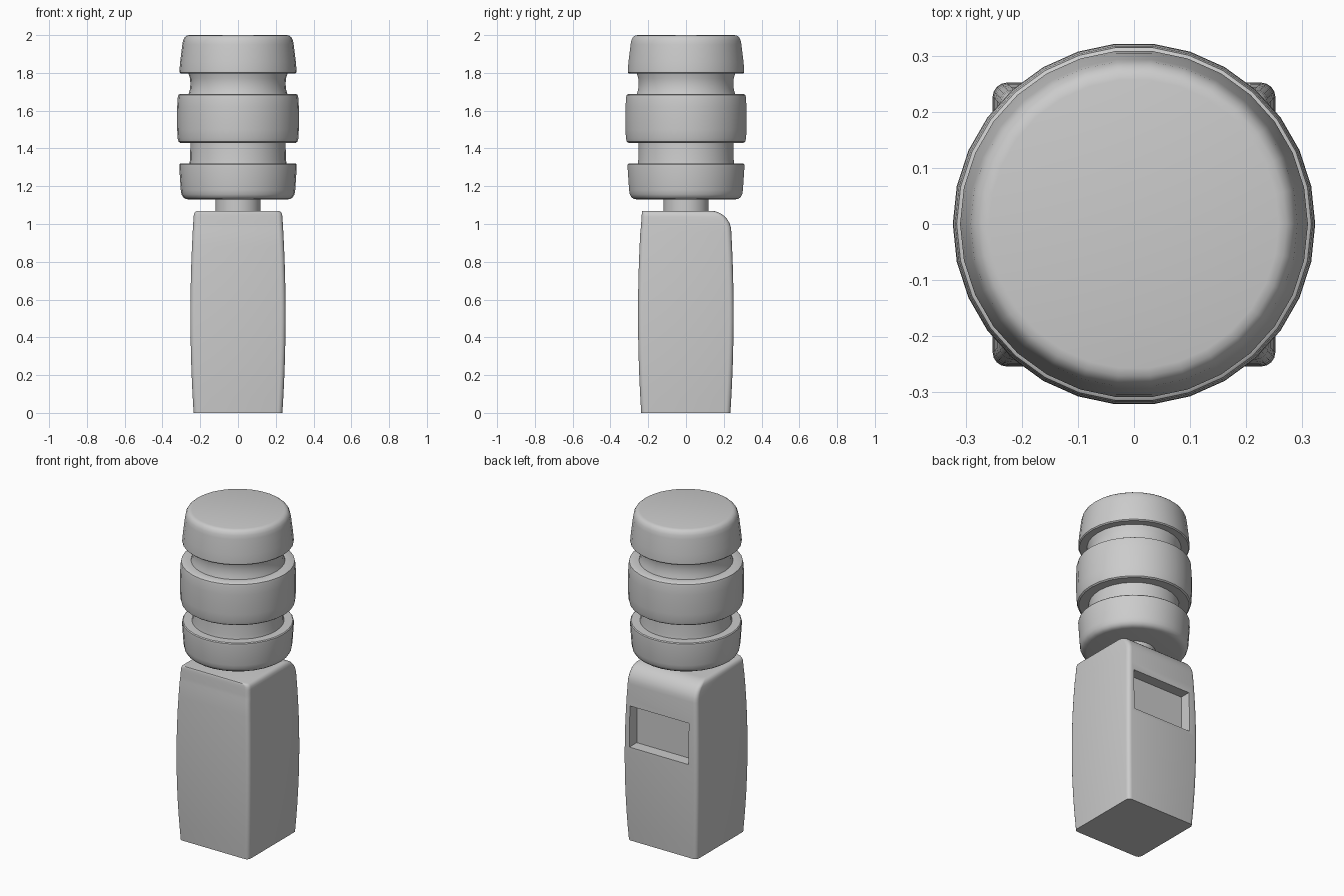
import bpy, bmesh
from math import sin, cos, pi

if "Cube" in bpy.data.objects:
    bpy.data.objects.remove(bpy.data.objects["Cube"])


def make_object(name, bm, angle=35):
    bmesh.ops.recalc_face_normals(bm, faces=bm.faces)
    mesh = bpy.data.meshes.new(name)
    bm.to_mesh(mesh)
    bm.free()
    ob = bpy.data.objects.new(name, mesh)
    bpy.context.collection.objects.link(ob)
    return ob


def activate(ob):
    bpy.ops.object.select_all(action='DESELECT')
    ob.select_set(True)
    bpy.context.view_layer.objects.active = ob


def smooth(ob, degrees=35):
    activate(ob)
    bpy.ops.object.shade_smooth_by_angle(angle=degrees * pi / 180)


def loft(name, loops):
    """Skin closed loops of equal length and cap both ends."""
    bm = bmesh.new()
    rings = [[bm.verts.new(p) for p in loop] for loop in loops]
    n = len(rings[0])
    for a, b in zip(rings, rings[1:]):
        for i in range(n):
            j = (i + 1) % n
            bm.faces.new((a[i], a[j], b[j], b[i]))
    bm.faces.new(rings[0][::-1])
    bm.faces.new(rings[-1])
    return make_object(name, bm)


def lathe(name, profile, segments=30):
    return loft(name, [[(r * cos(2 * pi * i / segments), r * sin(2 * pi * i / segments), z)
                        for i in range(segments)] for r, z in profile])


def rounded_section(hx, front, back, z, radius=0.025, steps=4):
    loop = []
    corners = ((hx, back, 0), (-hx, back, 1), (-hx, front, 2), (hx, front, 3))
    for x, y, quarter in corners:
        cx = x - radius * (1 if x > 0 else -1)
        cy = y - radius * (1 if quarter < 2 else -1)
        for k in range(steps + 1):
            a = (quarter + k / steps) * pi / 2
            loop.append((cx + radius * cos(a), cy + radius * sin(a), z))
    return loop


# Handle body: gently bulging sides, large rounding on the upper back edge
def bulge(z):
    return 0.252 - 0.017 * ((z - 0.52) / 0.52) ** 2


levels = [(bulge(z), -bulge(z) - 0.002, bulge(z), z) for z in [0.96 * i / 12 for i in range(13)]]
for k in range(1, 9):
    a = k / 8 * pi / 2
    z = 0.96 + 0.11 * sin(a)
    side = bulge(z) - 0.022 * (1 - (1 - max(0, (z - 1.045) / 0.025) ** 2) ** 0.5 if z < 1.0699 else 1)
    levels.append((side, -bulge(z), bulge(0.96) - 0.11 * (1 - cos(a)), z))
body = loft("handle_body", [rounded_section(*l) for l in levels])

# Recessed pocket in the back face
bm = bmesh.new()
bmesh.ops.create_cube(bm, size=1)
bmesh.ops.scale(bm, vec=(0.40, 0.2, 0.25), verts=bm.verts)
bmesh.ops.translate(bm, vec=(0.008, 0.28, 0.705), verts=bm.verts)
cutter = make_object("pocket_cutter", bm)
cutter.hide_render = True
cut = body.modifiers.new("pocket", 'BOOLEAN')
cut.operation = 'DIFFERENCE'
cut.solver = 'EXACT'
cut.object = cutter
activate(body)
bpy.ops.object.modifier_apply(modifier=cut.name)
bpy.data.objects.remove(cutter)
smooth(body)

# Short neck joining body and head
smooth(lathe("neck", [(0.12, 1.04), (0.12, 1.15)]))

# Turned head: three rounded bands separated by two grooves
head = lathe("grooved_head", [
    (0.262, 1.13), (0.278, 1.133), (0.291, 1.142), (0.299, 1.157), (0.303, 1.18),
    (0.311, 1.30), (0.310, 1.315), (0.305, 1.32), (0.257, 1.32),
    (0.254, 1.34), (0.252, 1.43),
    (0.307, 1.43), (0.315, 1.436), (0.320, 1.455), (0.322, 1.50), (0.323, 1.56),
    (0.322, 1.62), (0.319, 1.67), (0.316, 1.683), (0.308, 1.688), (0.262, 1.688),
    (0.255, 1.71), (0.252, 1.74), (0.254, 1.77), (0.262, 1.797),
    (0.304, 1.797), (0.310, 1.803), (0.310, 1.815), (0.306, 1.86), (0.295, 1.95),
    (0.291, 1.972), (0.283, 1.988), (0.272, 1.997), (0.258, 2.0)])
smooth(head)
